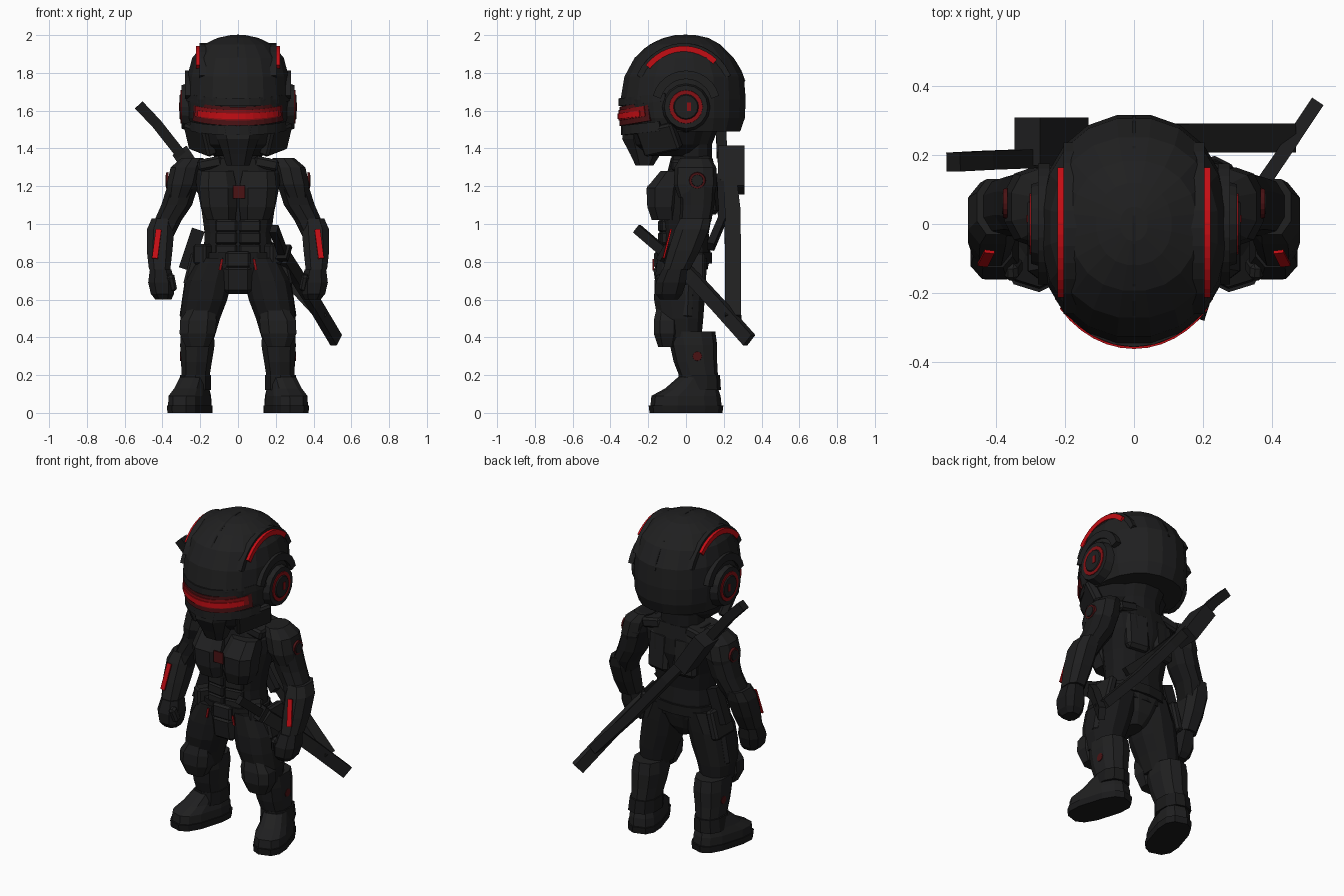
import bpy, bmesh, math
from mathutils import Vector, Matrix

old = bpy.data.objects.get("Cube")
if old:
    bpy.data.objects.remove(old, do_unlink=True)


def material(name, colour):
    m = bpy.data.materials.new(name)
    m.use_nodes = True
    m.diffuse_color = (*colour, 1)
    bsdf = m.node_tree.nodes["Principled BSDF"]
    bsdf.inputs["Base Color"].default_value = (*colour, 1)
    bsdf.inputs["Roughness"].default_value = 0.8
    return m


armour = material("black armour", (.014, .014, .0145))
cloth = material("black cloth", (.01, .01, .0105))
red = material("glowing red", (.55, .004, .007))
mid_red = material("mid red", (.24, .005, .007))
deep_red = material("deep red", (.07, .006, .007))


def finish(name, bm, mat):
    bmesh.ops.recalc_face_normals(bm, faces=bm.faces)
    mesh = bpy.data.meshes.new(name)
    bm.to_mesh(mesh)
    bm.free()
    mesh.materials.append(mat)
    ob = bpy.data.objects.new(name, mesh)
    bpy.context.collection.objects.link(ob)


def skin(bm, rings):
    """Join rings of points into a closed tube."""
    loops = [[bm.verts.new(p) for p in ring] for ring in rings]
    n = len(loops[0])
    for a, b in zip(loops, loops[1:]):
        for i in range(n):
            j = (i + 1) % n
            bm.faces.new((a[i], a[j], b[j], b[i]))
    bm.faces.new(loops[0])
    bm.faces.new(loops[-1])


def loft(name, rows, mat, side=1, n=12, power=.85, turn=0):
    """Stack of level rounded sections: height, centre x, centre y, radius x, radius y."""
    bm = bmesh.new()
    rings = []
    for z, cx, cy, rx, ry in rows:
        ring = []
        for i in range(n):
            a = math.tau * (i + .5) / n
            c, s = math.cos(a), math.sin(a)
            off = Vector((math.copysign(abs(c) ** power, c) * rx,
                          math.copysign(abs(s) ** power, s) * ry, 0))
            p = Matrix.Rotation(turn, 3, 'Z') @ off + Vector((cx, cy, z))
            ring.append((p.x * side, p.y, p.z))
        rings.append(ring)
    skin(bm, rings)
    finish(name, bm, mat)


def bar(name, pts, w, h, mat, up=(0, 0, 1), side=1):
    """Sweep a rectangle along a path; w is across, h is along the up direction."""
    pts = [Vector((x * side, y, z)) for x, y, z in pts]
    up = Vector((up[0] * side, up[1], up[2]))
    rings = []
    for i, p in enumerate(pts):
        t = (pts[min(i + 1, len(pts) - 1)] - pts[max(i - 1, 0)]).normalized()
        across = t.cross(up).normalized()
        high = across.cross(t) * h / 2
        across *= w / 2
        rings.append([p + across + high, p - across + high, p - across - high, p + across - high])
    bm = bmesh.new()
    skin(bm, rings)
    finish(name, bm, mat)


def block(name, loc, size, mat, side=1, rot=(0, 0, 0), bevel=.012):
    bm = bmesh.new()
    bmesh.ops.create_cube(bm, size=1)
    bmesh.ops.scale(bm, vec=size, verts=bm.verts)
    if bevel:
        bmesh.ops.bevel(bm, geom=bm.edges[:], offset=bevel, segments=1, affect='EDGES')
    for axis, angle in zip('XYZ', rot):
        bmesh.ops.rotate(bm, matrix=Matrix.Rotation(angle, 3, axis), verts=bm.verts)
    bmesh.ops.translate(bm, vec=loc, verts=bm.verts)
    bmesh.ops.scale(bm, vec=(side, 1, 1), verts=bm.verts)
    finish(name, bm, mat)


def disc(name, loc, r1, r2, depth, mat, side=1):
    """Tapered disc facing sideways."""
    bm = bmesh.new()
    bmesh.ops.create_cone(bm, cap_ends=True, segments=16, radius1=r1, radius2=r2, depth=depth)
    bmesh.ops.rotate(bm, matrix=Matrix.Rotation(math.pi / 2, 3, 'Y'), verts=bm.verts)
    bmesh.ops.translate(bm, vec=loc, verts=bm.verts)
    bmesh.ops.scale(bm, vec=(side, 1, 1), verts=bm.verts)
    finish(name, bm, mat)


def arc(x, y, z, ry, rz, start, end, n=12):
    """Points on an arc seen from the side; zero degrees is the front."""
    angles = [math.radians(start + (end - start) * i / n) for i in range(n + 1)]
    return [(x, y - ry * math.cos(a), z + rz * math.sin(a)) for a in angles]


def visor_arc(rx, ry, z, spread, rise, n=12):
    angles = [math.radians(spread * (2 * i / n - 1)) for i in range(n + 1)]
    return [(rx * math.sin(a), -ry * math.cos(a), z + rise * (1 - math.cos(a))) for a in angles]


# Helmet shell, face and chin mask
loft("helmet", [(1.49, 0, 0, .25, .29), (1.56, 0, -.01, .272, .325), (1.66, 0, -.015, .28, .335),
                (1.78, 0, -.01, .272, .32), (1.88, 0, -.01, .245, .265), (1.95, 0, -.005, .185, .19),
                (1.985, 0, 0, .11, .12), (2, 0, 0, .04, .05)], armour, n=20, power=.92)
loft("face", [(1.36, 0, -.08, .13, .13), (1.42, 0, -.09, .21, .19), (1.52, 0, -.09, .25, .22)], cloth, n=14)
loft("chin_mask", [(1.31, 0, -.22, .065, .05), (1.37, 0, -.215, .085, .085), (1.45, 0, -.21, .115, .135),
                   (1.52, 0, -.2, .14, .14)], armour, n=8, power=.7)
loft("neck", [(1.28, 0, .03, .13, .11), (1.42, 0, .03, .13, .11), (1.52, 0, .05, .15, .13)], cloth)
bar("visor_surround", visor_arc(.27, .338, 1.57, 56, .06), .03, .1, deep_red)
bar("visor_glow", visor_arc(.274, .343, 1.575, 52, .06), .03, .055, mid_red)
bar("visor_light", visor_arc(.278, .348, 1.57, 47, .05), .03, .03, red)
bar("visor_brow", visor_arc(.272, .34, 1.645, 72, .04), .035, .04, armour)
bar("visor_lower_edge", visor_arc(.265, .33, 1.495, 66, .04), .03, .05, armour)
bar("crown_seam", arc(0, -.01, 1.67, .33, .327, 40, 165), .012, .01, cloth, up=(1, 0, 0))

for s, label in ((1, "left"), (-1, "right")):
    # Helmet sides
    bar(label + "_crown_ridge", arc(.18, -.012, 1.66, .26, .283, 25, 155), .03, .05, armour, (1, 0, 0), s)
    bar(label + "_crown_light", arc(.213, -.012, 1.66, .248, .268, 40, 132), .03, .02, red, (1, 0, 0), s)
    bar(label + "_ear_arch", arc(.262, 0, 1.63, .16, .16, 15, 165), .045, .035, armour, (1, 0, 0), s)
    disc(label + "_ear_base", (.265, 0, 1.62), .135, .115, .07, armour, s)
    disc(label + "_ear_light", (.3, 0, 1.62), .09, .088, .008, mid_red, s)
    disc(label + "_ear_cap", (.302, 0, 1.62), .076, .062, .016, armour, s)
    block(label + "_ear_mark", (.311, .015, 1.62), (.004, .022, .045), mid_red, s, bevel=0)
    block(label + "_cheek_guard", (.2, -.14, 1.45), (.06, .22, .15), armour, s, (.2, .35, -.45))
    # Arm
    loft(label + "_arm", [(1.35, .23, .05, .05, .06), (1.24, .28, .06, .085, .1), (1.1, .325, .06, .085, .09),
                          (1.02, .37, .05, .075, .085), (.92, .41, .02, .065, .075), (.78, .415, -.04, .055, .065),
                          (.72, .41, -.07, .045, .055)], cloth, s, n=10)
    loft(label + "_shoulder_pad", [(1.35, .24, .05, .06, .08), (1.3, .275, .05, .085, .11),
                                   (1.21, .295, .05, .085, .115), (1.14, .315, .05, .065, .09)], armour, s, n=10)
    disc(label + "_shoulder_ring", (.374, .06, 1.23), .045, .042, .012, deep_red, s)
    disc(label + "_shoulder_cap", (.377, .06, 1.23), .034, .03, .014, armour, s)
    loft(label + "_forearm_guard", [(1.03, .4, .05, .06, .085), (.97, .41, .03, .077, .095), (.86, .415, -.01, .072, .09),
                                    (.76, .415, -.05, .06, .075)], armour, s, n=8, power=.75)
    block(label + "_forearm_light", (.43, -.1, .895), (.03, .009, .16), red, s, (-.26, -.1, .12), 0)
    loft(label + "_hand", [(.76, .41, -.06, .06, .07), (.69, .405, -.08, .075, .085), (.63, .4, -.09, .065, .075),
                           (.6, .395, -.09, .045, .05)], cloth, s, n=8, power=.75)
    block(label + "_thumb", (.35, -.13, .69), (.04, .05, .09), armour, s, (.3, .2, 0))
    # Leg and boot
    loft(label + "_thigh", [(.82, .115, -.02, .1, .135), (.7, .155, -.03, .125, .14), (.6, .175, -.035, .122, .138),
                            (.5, .2, -.03, .108, .125), (.4, .21, -.02, .088, .105)], cloth, s)
    block(label + "_thigh_plate", (.25, -.05, .6), (.06, .18, .22), armour, s, (0, -.15, -.25), .02)
    loft(label + "_knee_guard", [(.35, .215, -.1, .065, .05), (.42, .215, -.1, .1, .075), (.49, .21, -.1, .102, .075),
                                 (.55, .195, -.1, .075, .06)], armour, s, n=8, power=.75)
    loft(label + "_shin", [(.43, .215, .03, .09, .125), (.36, .215, .04, .095, .125), (.27, .22, .05, .085, .115),
                           (.18, .225, .07, .075, .1), (.13, .23, .07, .078, .105)], armour, s, n=10, power=.8)
    disc(label + "_shin_mark", (.301, .06, .3), .026, .024, .01, deep_red, s)
    loft(label + "_boot_cuff", [(.12, .23, .07, .09, .115), (.2, .225, .07, .085, .11)], cloth, s, n=10)
    loft(label + "_boot", [(.04, .255, 0, .095, .19), (.09, .255, 0, .093, .185), (.13, .245, .03, .08, .14),
                           (.19, .23, .06, .07, .1)], armour, s, power=.7, turn=.3)
    loft(label + "_boot_sole", [(0, .255, 0, .098, .195), (.04, .255, 0, .1, .2)], cloth, s, power=.7, turn=.3)
    # Chest plate half, ribs, hip gear
    loft(label + "_chest_plate", [(1.02, .09, -.11, .08, .075), (1.09, .1, -.12, .1, .09),
                                  (1.19, .105, -.115, .105, .1), (1.28, .11, -.06, .09, .08)], armour, s, n=8, power=.75)
    block(label + "_collar_strap", (.15, .03, 1.32), (.13, .22, .06), armour, s, (0, .2, 0))
    block(label + "_back_plate", (.09, .13, 1.17), (.15, .06, .24), armour, s, (.08, 0, -.15), .02)
    for i in range(3):
        block(label + "_abdomen_plate", (.06, -.115, .99 - i * .065), (.115, .05, .064), armour, s, (0, 0, .15), .008)
    block(label + "_belt_pouch", (.18, -.08, .84), (.08, .1, .11), armour, s, (0, 0, .6))
    block(label + "_belt_light", (.09, -.174, .785), (.014, .008, .06), mid_red, s, (0, -.2, 0), 0)
    block(label + "_hip_plate", (.245, .01, .76), (.05, .18, .18), armour, s, (0, -.25, 0))

# Torso
loft("torso", [(.76, 0, -.01, .18, .125), (.86, 0, 0, .185, .13), (.95, 0, -.005, .18, .125),
               (1.06, 0, 0, .195, .14), (1.18, 0, .02, .22, .15), (1.27, 0, .03, .235, .13),
               (1.35, 0, .03, .17, .11)], cloth, n=14)
loft("pelvis", [(.63, 0, -.03, .05, .08), (.69, 0, -.03, .12, .12), (.79, 0, -.02, .195, .145)], armour)
loft("belt", [(.79, 0, -.01, .2, .148), (.85, 0, -.01, .2, .148)], cloth, n=14)
block("belt_buckle", (0, -.15, .81), (.13, .04, .09), armour)
block("groin_plate", (0, -.125, .71), (.15, .08, .16), armour, rot=(.15, 0, 0), bevel=.025)
block("chest_emblem", (.005, -.2, 1.17), (.065, .008, .07), deep_red, bevel=0)
bar("right_hip_case", [(-.21, .02, .97), (-.28, .02, .76)], .07, .06, cloth, (0, 1, 0))

# Sword slung across the back
bar("back_sheath", [(-.28, .21, 1.35), (-.05, .245, 1.07), (.2, .25, .77), (.45, .25, .5)],
    .055, .085, armour, (0, 1, 0))
bar("sheath_mouth", [(-.31, .24, 1.39), (-.17, .24, 1.18)], .09, .14, armour, (0, 1, 0))
bar("back_sword_grip", [(-.525, .18, 1.63), (-.43, .185, 1.53), (-.3, .19, 1.365)], .055, .055, cloth, (0, 1, 0))
bar("back_strap", [(-.2, .18, 1.25), (.02, .19, 1.02), (.17, .13, .88)], .05, .04, cloth, (0, 1, 0))

# Sword worn on the left hip, running from front to back
bar("hip_sheath", [(.25, -.08, .82), (.32, .04, .71), (.41, .17, .57), (.52, .335, .385)],
    .04, .075, armour)
bar("hip_sword_guard", [(.235, -.12, .855), (.245, -.1, .84)], .07, .09, cloth)
bar("hip_sword_grip", [(.19, -.26, .975), (.235, -.12, .855)], .04, .05, cloth)
